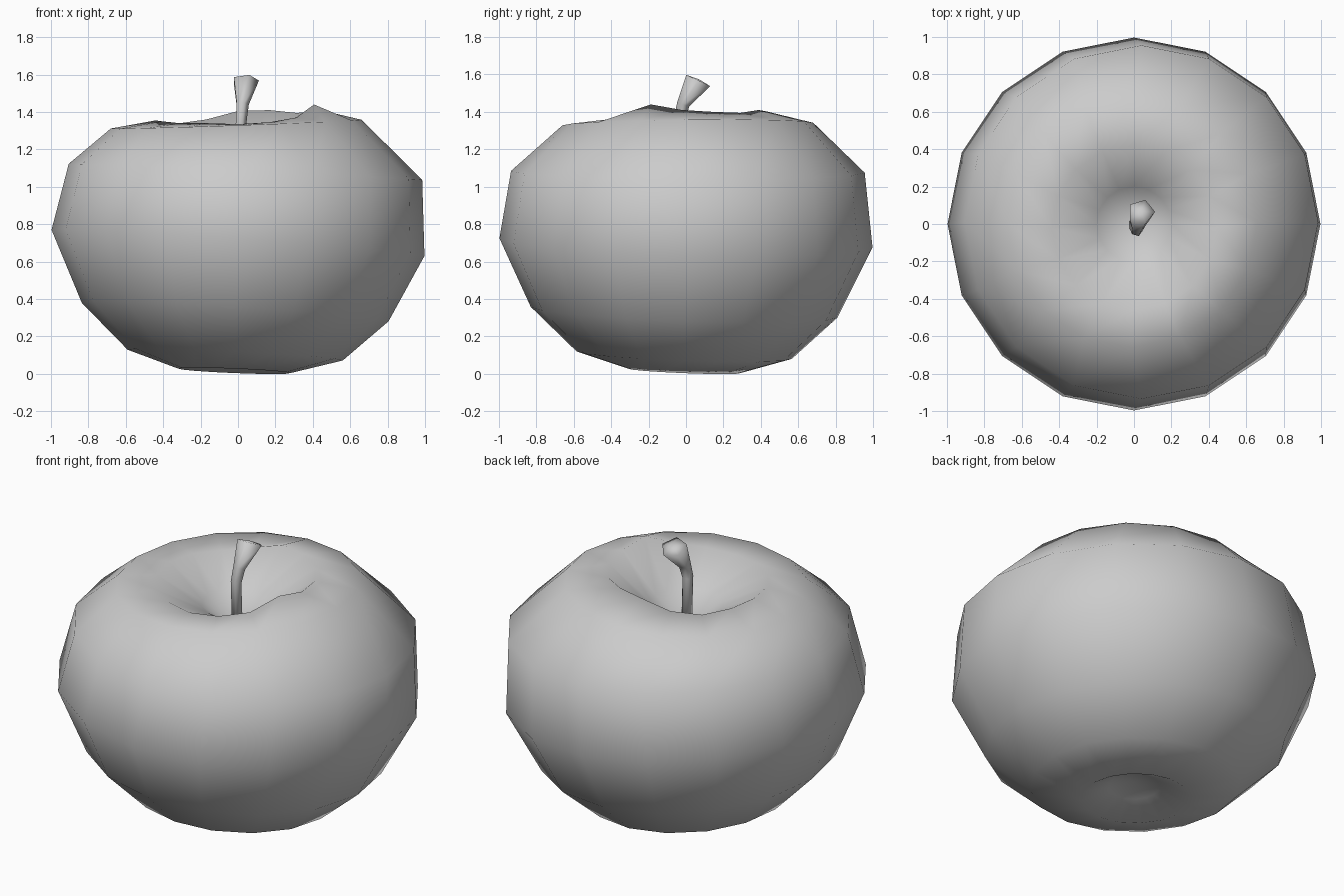
import bpy, bmesh
from math import cos, sin, tau
from mathutils import Vector, Matrix

default = bpy.data.objects.get("Cube")
if default:
    bpy.data.objects.remove(default)

grey = bpy.data.materials.new("plain grey")
grey.use_nodes = True
colour = (0.6, 0.6, 0.6, 1)
grey.diffuse_color = colour
grey.node_tree.nodes["Principled BSDF"].inputs["Base Color"].default_value = colour


def loft(name, rings, start, end):
    """Skin a stack of point rings and close each end with a fan."""
    bm = bmesh.new()
    loops = [[bm.verts.new(p) for p in ring] for ring in rings]
    n = len(loops[0])
    for low, high in zip(loops, loops[1:]):
        for i in range(n):
            j = (i + 1) % n
            bm.faces.new((low[i], low[j], high[j], high[i]))
    for loop, tip in ((loops[0], start), (loops[-1], end)):
        centre = bm.verts.new(tip)
        for i in range(n):
            bm.faces.new((loop[i], loop[(i + 1) % n], centre))
    bmesh.ops.recalc_face_normals(bm, faces=bm.faces)
    for f in bm.faces:
        f.smooth = True
    mesh = bpy.data.meshes.new(name)
    bm.to_mesh(mesh)
    bm.free()
    mesh.materials.append(grey)
    obj = bpy.data.objects.new(name, mesh)
    bpy.context.collection.objects.link(obj)
    return obj


# Fruit body: radius, centre x, centre y, height, tilt along x, tilt along y
SIDES = 16
profile = [
    (0.14, 0.00, 0.00, 0.08, 0.00, 0.00),
    (0.30, -0.02, -0.01, 0.016, -0.04, -0.04),
    (0.575, -0.015, -0.01, 0.10, -0.05, -0.035),
    (0.82, -0.015, -0.01, 0.33, -0.06, -0.035),
    (0.997, 0.00, 0.00, 0.70, -0.07, -0.025),
    (0.945, 0.04, 0.01, 1.08, -0.045, -0.005),
    (0.67, -0.01, 0.01, 1.335, 0.035, 0.01),
    (0.44, 0.00, -0.02, 1.37, 0.00, 0.00),
    (0.20, 0.00, 0.00, 1.21, 0.00, 0.00),
]
LIP = 7
# Uneven rise of the top lip, anticlockwise from +x, in hundredths
lip_rise = [4, 3, 2.5, 4, 3.5, -1, -3, -2, -1.5, -2, -3, -3, -3.5, -2.5, 0, 7]

rings = []
for k, (r, cx, cy, z, tx, ty) in enumerate(profile):
    ring = []
    for i in range(SIDES):
        x, y = r * cos(tau * i / SIDES), r * sin(tau * i / SIDES)
        rise = lip_rise[i] / 100 if k == LIP else 0
        ring.append(Vector((cx + x, cy + y, z + x * tx + y * ty + rise)))
    rings.append(ring)
loft("fruit_body", rings, (0, 0, 0.11), (0, 0, 1.08))

# Stem: five-sided, bent backwards and flared at the tip
stem = [
    ((0.00, 0.00, 1.06), 0.032, 0.0),
    ((0.015, -0.035, 1.36), 0.032, -0.15),
    ((0.022, -0.015, 1.44), 0.036, -0.35),
    ((0.038, 0.065, 1.568), 0.074, -0.44),
]
rings = []
for centre, r, lean in stem:
    turn = Matrix.Rotation(lean, 3, "X")
    rings.append([Vector(centre) + turn @ Vector((r * cos(tau * i / 5), r * sin(tau * i / 5), 0))
                  for i in range(5)])
loft("stem", rings, stem[0][0], (0.038, 0.068, 1.575))
